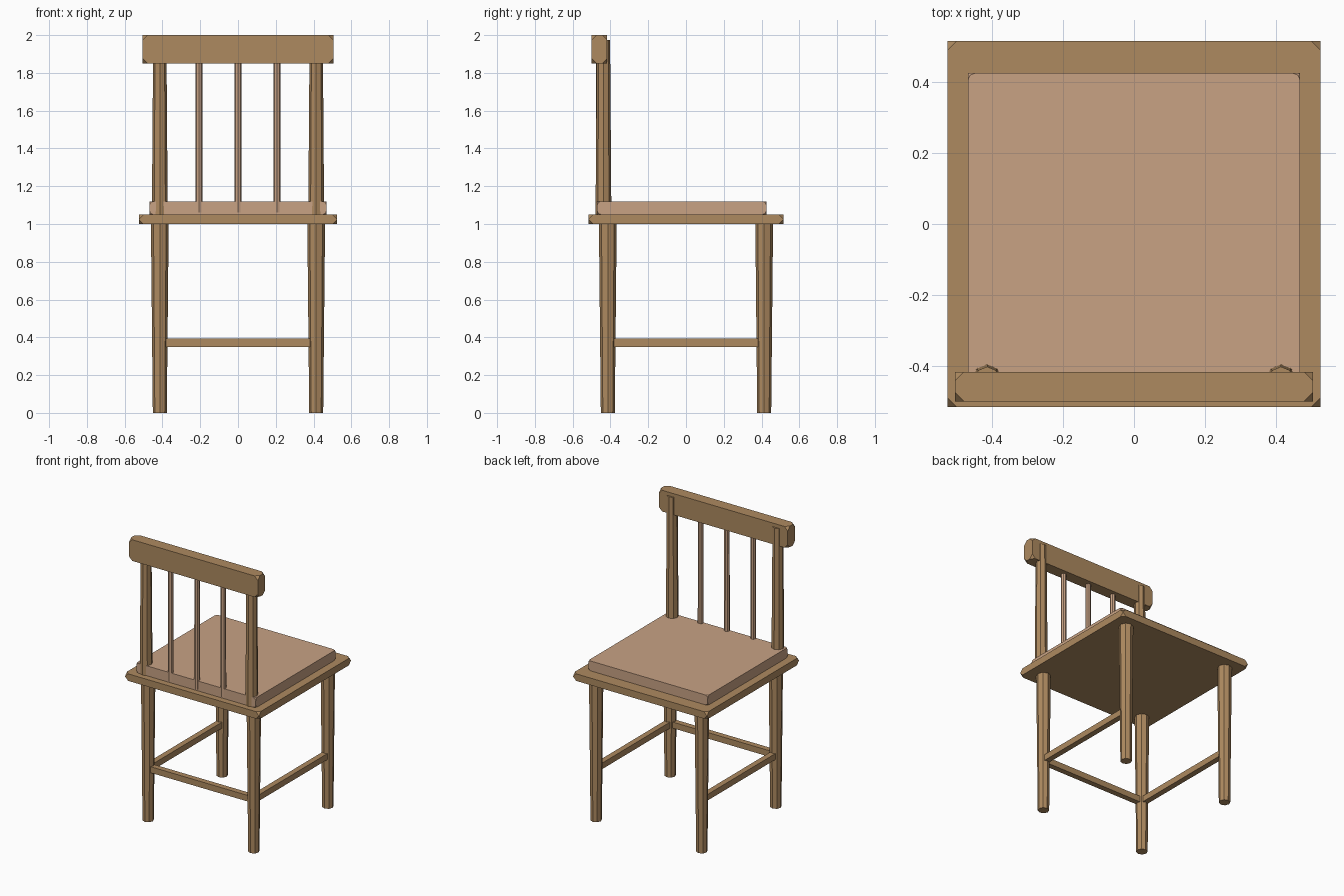
import bpy, bmesh, math
from mathutils import Matrix, Vector

if "Cube" in bpy.data.objects:
    bpy.data.objects.remove(bpy.data.objects["Cube"])


def material(name, rgb):
    m = bpy.data.materials.new(name)
    m.diffuse_color = (*rgb, 1)
    m.use_nodes = True
    m.node_tree.nodes["Principled BSDF"].inputs["Base Color"].default_value = m.diffuse_color
    return m


wood = material("oak wood", (0.423, 0.254, 0.117))
tan = material("tan cushion", (0.578, 0.361, 0.231))


def finish(bm, name, mat):
    bmesh.ops.recalc_face_normals(bm, faces=bm.faces)
    me = bpy.data.meshes.new(name)
    bm.to_mesh(me)
    bm.free()
    me.materials.append(mat)
    ob = bpy.data.objects.new(name, me)
    bpy.context.collection.objects.link(ob)


def box(name, lo, hi, mat, cut=0, segments=1):
    """Box between two corners, with its eight corner points cut off."""
    bm = bmesh.new()
    bmesh.ops.create_cube(bm, size=1)
    lo, hi = Vector(lo), Vector(hi)
    for v in bm.verts:
        v.co = (lo + hi) / 2 + v.co * (hi - lo)
    if cut:
        bmesh.ops.bevel(bm, geom=bm.verts[:], offset=cut, offset_type='OFFSET',
                        segments=segments, profile=0.5, affect='VERTICES')
    finish(bm, name, mat)


def rod(name, x, y, z0, z1, r0, r1, mat, sides=8):
    """Tapered upright rod."""
    bm = bmesh.new()
    bmesh.ops.create_cone(bm, cap_ends=True, segments=sides, radius1=r0, radius2=r1,
                          depth=z1 - z0, matrix=Matrix.Translation((x, y, (z0 + z1) / 2)))
    finish(bm, name, mat)


# seat board and cushion
box("seat", (-0.525, -0.515, 1.0), (0.525, 0.515, 1.05), wood, 0.0245)
box("cushion", (-0.468, -0.47, 1.05), (0.468, 0.425, 1.12), tan, 0.02, 2)

# legs and back posts
L = 0.414
for sx, side in ((-1, "left"), (1, "right")):
    for sy, end in ((-1, "back"), (1, "front")):
        rod(f"{side}_{end}_leg", sx * L, sy * L, 0, 1.0, 0.037, 0.047, wood)
    rod(f"{side}_back_post", sx * L, -0.437, 1.05, 1.975, 0.042, 0.035, wood)
    # side stretcher
    box(f"{side}_stretcher", (sx * L - 0.02, -L, 0.35), (sx * L + 0.02, L, 0.393), wood)

# stretcher below the backrest
box("back_stretcher", (-L, -L - 0.02, 0.35), (L, -L + 0.02, 0.393), wood)

# backrest rail and spindles
box("top_rail", (-0.505, -0.5, 1.85), (0.505, -0.417, 2.0), wood, 0.026)
for i in (-1, 0, 1):
    rod(f"spindle_{i + 2}", i * 0.206, -0.458, 1.06, 1.9, 0.019, 0.018, tan)
